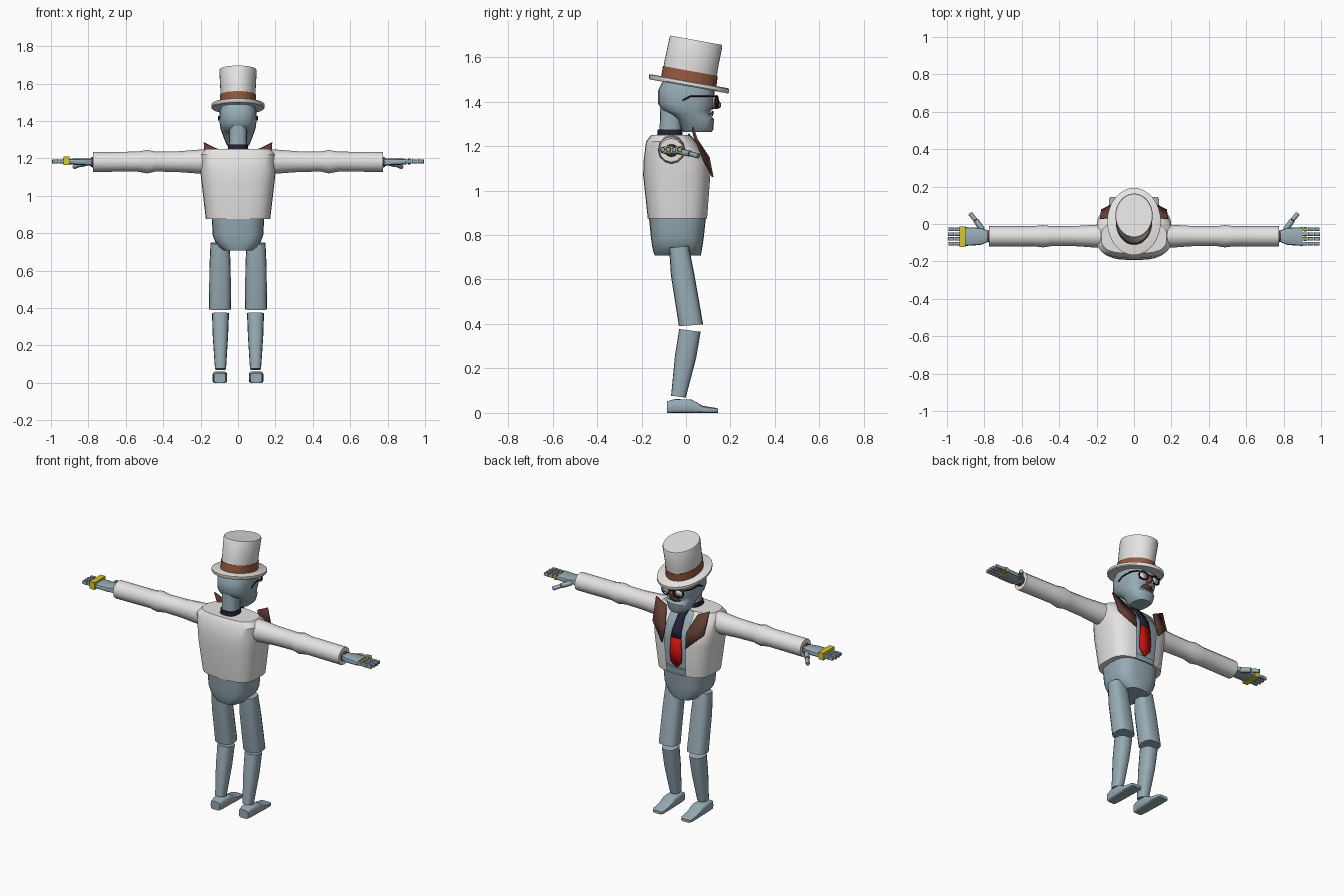
import bpy, bmesh, math
from mathutils import Vector

if "Cube" in bpy.data.objects:
    bpy.data.objects.remove(bpy.data.objects["Cube"])


def material(name, r, g, b):
    m = bpy.data.materials.new(name)
    m.diffuse_color = (r, g, b, 1)
    m.use_nodes = True
    m.node_tree.nodes["Principled BSDF"].inputs["Base Color"].default_value = m.diffuse_color
    return m


WHITE = material("white cloth", .78, .77, .76)
GREY = material("blue grey", .31, .41, .46)
BROWN = material("brown band", .30, .10, .05)
DARK = material("dark brown", .12, .045, .035)
NAVY = material("navy", .02, .016, .04)
RED = material("tie red", .62, .005, .005)
YELLOW = material("brass yellow", .68, .58, .02)
BLACK = material("frame black", .012, .008, .012)

AXES = {'z': lambda u, v, t: (u, v, t),
        'x': lambda u, v, t: (t, u, v),
        'y': lambda u, v, t: (u, t, v)}


def finish(name, bm, mat):
    bmesh.ops.recalc_face_normals(bm, faces=bm.faces)
    me = bpy.data.meshes.new(name)
    bm.to_mesh(me)
    bm.free()
    me.materials.append(mat)
    ob = bpy.data.objects.new(name, me)
    bpy.context.collection.objects.link(ob)
    return ob


def loft(name, rings, mat, n=16, p=2.0, axis='z', side=1, keep=None):
    """Rings are (t, u0, u1, v0, v1[, tilt]) joined along an axis."""
    bm = bmesh.new()
    loops = []
    for t, u0, u1, v0, v1, *tilt in rings:
        loop = []
        for i in range(n):
            a = 2 * math.pi * i / n + (math.pi / n if n == 4 else 0)
            c, s = math.cos(a), math.sin(a)
            if n == 4:
                c, s = math.copysign(1, c), math.copysign(1, s)
            c = math.copysign(abs(c) ** (2 / p), c)
            s = math.copysign(abs(s) ** (2 / p), s)
            dv = s * (v1 - v0) / 2
            x, y, z = AXES[axis]((u0 + u1) / 2 + c * (u1 - u0) / 2, (v0 + v1) / 2 + dv,
                                 t + (tilt[0] * dv if tilt else 0))
            loop.append(bm.verts.new((side * x, y, z)))
        loops.append(loop)
    for a, b in zip(loops, loops[1:]):
        for i in range(n):
            j = (i + 1) % n
            bm.faces.new((a[i], a[j], b[j], b[i]))
    bm.faces.new(loops[0])
    bm.faces.new(loops[-1])
    if keep:
        gone = [f for f in bm.faces if not keep(f.calc_center_median())]
        bmesh.ops.delete(bm, geom=gone, context='FACES')
    return finish(name, bm, mat)


def sym(name, rows, mat, **kw):
    """Loft symmetric in x from rows (z, y0, y1, half width[, tilt])."""
    return loft(name, [(r[0], -r[3], r[3], r[1], r[2], *r[4:]) for r in rows], mat, **kw)


def box(name, x, y, z, mat, side=1):
    return loft(name, [(z[0], *x, *y), (z[1], *x, *y)], mat, n=4, side=side)


def plate(name, pts, faces, mat, side=1, thick=.008):
    bm = bmesh.new()
    vs = [bm.verts.new((side * x, y, z)) for x, y, z in pts]
    for f in faces:
        bm.faces.new([vs[i] for i in f])
    ob = finish(name, bm, mat)
    mod = ob.modifiers.new("thickness", 'SOLIDIFY')
    mod.thickness, mod.offset = thick, 0
    return ob


def tube(name, pts, r, mat, side=1, closed=False):
    cu = bpy.data.curves.new(name, 'CURVE')
    cu.dimensions = '3D'
    cu.bevel_depth, cu.bevel_resolution, cu.use_fill_caps = r, 1, True
    sp = cu.splines.new('POLY')
    sp.points.add(len(pts) - 1)
    for q, (x, y, z) in zip(sp.points, pts):
        q.co = (side * x, y, z, 1)
    sp.use_cyclic_u = closed
    cu.materials.append(mat)
    ob = bpy.data.objects.new(name, cu)
    bpy.context.collection.objects.link(ob)
    return ob


# Top hat, tipped forward
T = -.18
sym("hat_brim", [(1.468, -.163, .19, .138, T), (1.474, -.167, .193, .143, T),
                 (1.488, -.167, .193, .143, T), (1.492, -.16, .187, .136, T)], WHITE, n=32)
sym("hat_crown", [(1.48, -.11, .133, .093, T), (1.56, -.097, .142, .094, T),
                  (1.668, -.074, .163, .1, T), (1.676, -.069, .16, .097, T)], WHITE, n=32)
sym("hat_band", [(1.492, -.111, .137, .097, T), (1.538, -.104, .143, .097, T)], BROWN, n=32)

# Head, neck and collar
sym("head", [(1.263, -.013, .115, .05), (1.275, -.018, .123, .062), (1.32, -.04, .126, .08),
             (1.342, -.07, .108, .088), (1.36, -.105, .112, .094), (1.39, -.126, .128, .098),
             (1.45, -.126, .128, .1), (1.5, -.1, .115, .088)], GREY, n=20, p=2.5)
sym("neck", [(1.24, -.12, -.02, .049), (1.40, -.115, -.02, .047)], GREY, n=16, p=2.5)
sym("collar", [(1.24, -.13, -.015, .056), (1.275, -.128, -.017, .053)], NAVY, n=16, p=2.5)

# Face
loft("nose", [(.115, -.016, .016, 1.365, 1.43), (.145, -.014, .014, 1.368, 1.41),
              (.157, -.008, .008, 1.375, 1.392)], BROWN, n=8, axis='y')
plate("mouth", [(-.04, .112, 1.342), (0, .117, 1.336), (.04, .112, 1.342),
                (.025, .121, 1.358), (-.025, .121, 1.358)], [(0, 1, 2, 3, 4)], DARK)
for s in (1, -1):
    plate("eye", [(.022, .131, 1.38), (.066, .125, 1.38), (.066, .125, 1.42),
                  (.022, .131, 1.42)], [(0, 1, 2, 3)], WHITE, s)
    tube("glasses_rim", [(.044 + .03 * math.cos(a), .138 - .006 * math.cos(a), 1.4 + .026 * math.sin(a))
                         for a in [i * math.pi / 6 for i in range(12)]], .004, BLACK, s, True)
    tube("glasses_temple", [(.074, .134, 1.423), (.1, .09, 1.424), (.103, .02, 1.424),
                            (.103, -.015, 1.405)], .004, BLACK, s)
tube("glasses_bridge", [(-.016, .142, 1.41), (.016, .142, 1.41)], .004, BLACK)

# Jacket open at the front over the shirt
sym("jacket", [(.875, -.172, .097, .172), (1.07, -.193, .112, .195), (1.14, -.19, .102, .202),
               (1.22, -.18, .045, .202), (1.25, -.157, .015, .175)], WHITE, n=28, p=3,
    keep=lambda c: not (c.y > -.02 and abs(c.x) < .06 and c.z < 1.249 and c.z > .88))
sym("shirt", [(.88, -.15, .078, .15), (1.07, -.17, .088, .17), (1.14, -.17, .078, .175),
              (1.22, -.16, .025, .175), (1.246, -.14, 0, .14)], GREY, n=28, p=3)
sym("pelvis", [(.707, -.14, .066, .075), (.725, -.147, .07, .1), (.755, -.153, .075, .122),
               (.79, -.158, .08, .135), (.91, -.17, .093, .142)], GREY, n=24, p=3)


def tie(name, rows, mat):
    pts = [(s * w, y, z) for z, y, w in rows for s in (-1, 1)]
    faces = [(2 * i, 2 * i + 1, 2 * i + 3, 2 * i + 2) for i in range(len(rows) - 1)]
    plate(name, pts, faces, mat)


tie("tie_upper", [(1.255, .01, .03), (1.215, .045, .022), (1.14, .09, .03), (1.1, .098, .033)], NAVY)
tie("tie_lower", [(1.1, .098, .033), (1.0, .099, .04), (.95, .096, .036), (.915, .09, .006)], RED)

for s in (1, -1):
    # Lapel with a pointed tip standing off the shoulder
    plate("lapel", [(.183, .03, 1.285), (.175, .075, 1.15), (.08, .12, 1.06), (.072, .102, 1.15),
                    (.11, .035, 1.25)], [(0, 1, 4), (1, 3, 4), (1, 2, 3)], DARK, s)

    # Sleeve with an elbow bulge
    loft("sleeve", [(.16, -.128, -.002, 1.118, 1.25), (.22, -.125, -.005, 1.12, 1.246),
                    (.32, -.118, -.011, 1.127, 1.238), (.44, -.118, -.012, 1.13, 1.236),
                    (.485, -.125, -.006, 1.12, 1.245), (.54, -.119, -.012, 1.13, 1.236),
                    (.775, -.12, -.012, 1.128, 1.235)], WHITE, n=12, axis='x', side=s)
    loft("cuff", [(.77, -.1, -.032, 1.15, 1.21), (.787, -.095, -.037, 1.155, 1.205)],
         DARK, n=12, axis='x', side=s)

    # Hand, fingers and thumb
    loft("palm", [(.78, -.095, -.035, 1.16, 1.2), (.82, -.112, -.02, 1.163, 1.2),
                  (.9, -.117, -.017, 1.168, 1.198)], GREY, n=12, p=3.5, axis='x', side=s)
    for i in range(4):
        y = -.105 + i * .0255
        ends = (.93, .962, .998 if i in (1, 2) else .994)
        start = .896
        for e in ends:
            loft("finger_segment", [(start, y - .01, y + .01, 1.173, 1.196),
                                    (e - .003, y - .009, y + .009, 1.174, 1.194)],
                 GREY, n=8, p=3, axis='x', side=s)
            start = e
    tube("thumb_base", [(.81, -.03, 1.175), (.845, .018, 1.166)], .015, GREY, s)
    tube("thumb_tip", [(.847, .021, 1.165), (.876, .056, 1.155)], .012, GREY, s)

    # Leg and foot
    loft("thigh", [(.747, .045, .147, -.076, .012, .1), (.62, .039, .153, -.068, .038, .03),
                   (.394, .038, .155, -.032, .077, .08)], GREY, n=16, p=2.8, side=s)
    loft("shin", [(.073, .064, .123, -.067, -.001, -.13), (.25, .053, .135, -.05, .045, -.13),
                  (.371, .048, .139, -.031, .066, -.13)], GREY, n=16, p=2.5, side=s)
    loft("foot", [(-.085, .066, .128, 0, .052), (-.05, .06, .134, 0, .062),
                  (.025, .058, .136, 0, .06), (.075, .058, .136, 0, .032),
                  (.13, .06, .134, 0, .023), (.145, .068, .126, 0, .018)],
         GREY, n=16, p=5, axis='y', side=s)

# Brass knuckles on one hand, rings on the other
box("knuckle_bar", (.9, .934), (-.123, -.014), (1.165, 1.21), YELLOW, -1)
for y in (-.0795, -.0285):
    loft("ring", [(.908, y - .0125, y + .0125, 1.168, 1.201),
                  (.922, y - .0125, y + .0125, 1.168, 1.201)], YELLOW, n=10, p=3, axis='x')

# Smooth surfaces with crisp edges
meshes = [o for o in bpy.context.scene.objects if o.type == 'MESH']
for o in meshes:
    o.select_set(True)
bpy.context.view_layer.objects.active = meshes[0]
bpy.ops.object.shade_smooth_by_angle(angle=math.radians(35))
